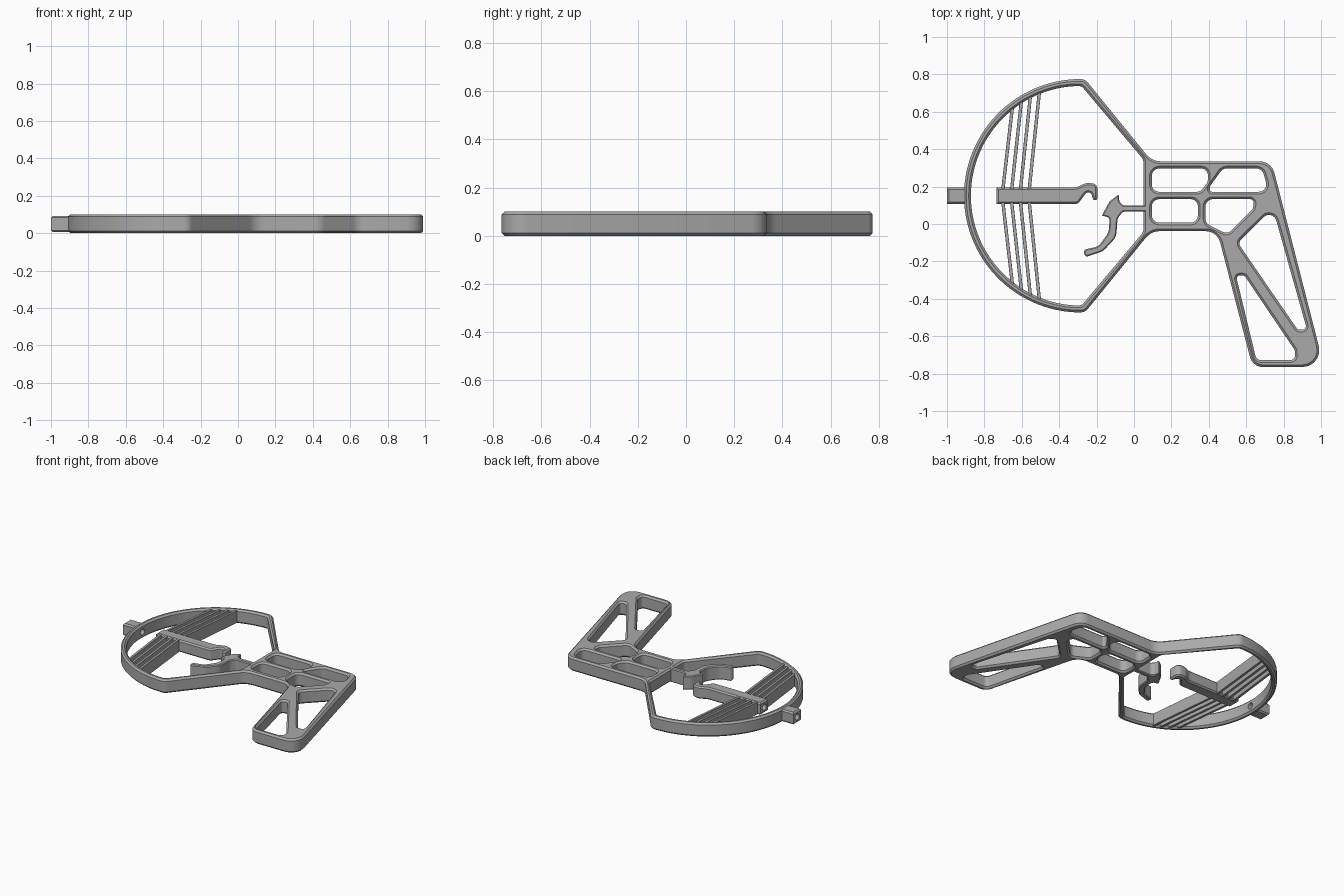
import bpy, bmesh
from math import sin, cos, tan, radians
from mathutils import Vector

if "Cube" in bpy.data.objects:
    bpy.data.objects.remove(bpy.data.objects["Cube"], do_unlink=True)

grey = bpy.data.materials.new("plain grey")
grey.use_nodes = True
grey.diffuse_color = (0.4, 0.4, 0.4, 1)
grey.node_tree.nodes["Principled BSDF"].inputs["Base Color"].default_value = (0.4, 0.4, 0.4, 1)

THICK = 0.1
AXIS_Y = 0.151          # line of the rod and centre of the ring
RING_X = -0.285


def rounded(points, radius, steps=5):
    """Round the corners of a polygon; a third value overrides the radius."""
    result = []
    for i, p in enumerate(points):
        c = Vector(p[:2])
        r = p[2] if len(p) > 2 else radius
        a = Vector(points[i - 1][:2]) - c
        b = Vector(points[(i + 1) % len(points)][:2]) - c
        turn = a.angle(b)
        if r == 0 or turn > 3.1:
            result.append(c)
            continue
        reach = min(r / tan(turn / 2), a.length * 0.49, b.length * 0.49)
        r = reach * tan(turn / 2)
        a.normalize()
        b.normalize()
        centre = c + (a + b).normalized() * (r / sin(turn / 2))
        start, end = c + a * reach - centre, c + b * reach - centre
        sweep = start.angle_signed(end)
        for k in range(steps + 1):
            t = -sweep * k / steps
            result.append(centre + Vector((start.x * cos(t) - start.y * sin(t),
                                           start.x * sin(t) + start.y * cos(t))))
    return result


def finish(obj, name):
    obj.name = obj.data.name = name
    obj.data.materials.clear()
    obj.data.materials.append(grey)
    bpy.ops.object.select_all(action='DESELECT')
    obj.select_set(True)
    bpy.context.view_layer.objects.active = obj
    bpy.ops.object.shade_smooth_by_angle(angle=radians(30))
    return obj


def plate(name, loops, low=0.0, high=THICK, chamfer=0.012):
    """Extrude a profile with holes and chamfer its rims."""
    curve = bpy.data.curves.new(name, 'CURVE')
    curve.dimensions = '2D'
    curve.fill_mode = 'BOTH'
    curve.extrude = (high - low) / 2 - chamfer
    curve.bevel_depth = chamfer
    curve.bevel_resolution = 0
    curve.offset = -chamfer
    for loop in loops:
        spline = curve.splines.new('POLY')
        spline.points.add(len(loop) - 1)
        for point, p in zip(spline.points, loop):
            point.co = (p.x, p.y, 0, 1)
        spline.use_cyclic_u = True
    obj = bpy.data.objects.new(name, curve)
    bpy.context.collection.objects.link(obj)
    bpy.ops.object.select_all(action='DESELECT')
    obj.select_set(True)
    bpy.context.view_layer.objects.active = obj
    bpy.ops.object.convert(target='MESH')
    obj = bpy.context.object
    bm = bmesh.new()
    bm.from_mesh(obj.data)
    bmesh.ops.remove_doubles(bm, verts=bm.verts, dist=0.0002)
    bmesh.ops.recalc_face_normals(bm, faces=bm.faces)
    bmesh.ops.translate(bm, verts=bm.verts, vec=(0, 0, (low + high) / 2))
    bm.to_mesh(obj.data)
    bm.free()
    return finish(obj, name)


def arc(radius, steps=56):
    """Left half of the ring, from its bottom round to its top."""
    angles = [radians(267 - 174 * i / steps) for i in range(steps + 1)]
    return [(RING_X + radius * cos(a), AXIS_Y + radius * sin(a), 0) for a in angles]


# Frame: ring, body and raked grip in one outline, with its openings
outline = arc(0.624) + [
    (-0.262, 0.775, 0.05), (0.096, 0.335, 0.1), (0.735, 0.335, 0.08),
    (1.017, -0.765, 0.09), (0.634, -0.765, 0.07), (0.445, -0.038, 0.08),
    (0.092, -0.038, 0.1), (-0.262, -0.473, 0.05)]
ring_opening = arc(0.587) + [
    (-0.28, 0.737, 0.03), (0.05, 0.345, 0.04),
    (0.05, -0.043, 0.04), (-0.28, -0.435, 0.03)]
cells = [
    [(0.095, 0.297), (0.395, 0.297), (0.395, 0.225), (0.355, 0.172), (0.095, 0.172)],
    [(0.405, 0.2, 0.02), (0.475, 0.297), (0.685, 0.297), (0.72, 0.172), (0.405, 0.172, 0.02)],
    [(0.095, 0.133), (0.342, 0.133), (0.342, 0.007), (0.095, 0.007)],
    [(0.382, 0.133), (0.645, 0.133, 0.03), (0.635, 0.08, 0.03), (0.5, -0.055), (0.382, 0.005)],
    [(0.742, 0.085), (0.925, -0.565, 0.02), (0.875, -0.565, 0.02), (0.555, -0.1, 0.03)],
    [(0.545, -0.275, 0.02), (0.655, -0.728, 0.03), (0.862, -0.728, 0.03),
     (0.86, -0.675, 0.03), (0.59, -0.275, 0.02)]]
frame = plate("frame", [rounded(outline, 0.05), rounded(ring_opening, 0.03)]
              + [rounded(c, 0.04) for c in cells])

# Trigger with a curved finger blade and two catch points
trigger = [(0.07, 0.1, 0), (-0.06, 0.1), (-0.078, 0.12), (-0.082, 0.158, 0.004),
           (-0.13, 0.122), (-0.172, 0.045, 0.004), (-0.13, 0.035), (-0.135, -0.045, 0.08),
           (-0.19, -0.12, 0.06), (-0.27, -0.138, 0.015), (-0.262, -0.178, 0.015),
           (-0.165, -0.145, 0.08), (-0.095, -0.07, 0.08), (-0.088, 0.03, 0.05),
           (-0.06, 0.066), (0.07, 0.066, 0)]
plate("trigger", [rounded(trigger, 0.02)], chamfer=0.006)

# Sliding rod ending in a hook
top, bottom = AXIS_Y + 0.044, AXIS_Y - 0.044
rod = [(-0.735, top, 0), (-0.31, top, 0.06), (-0.26, 0.218), (-0.195, 0.218),
       (-0.195, 0.128, 0.01), (-0.218, 0.128, 0.01), (-0.23, 0.168, 0.02),
       (-0.255, 0.168, 0.02), (-0.3, bottom, 0.03), (-0.735, bottom, 0)]
hook_rod = plate("hook_rod", [rounded(rod, 0.035)], 0.005, 0.093, 0.01)

# Guide stub on the outside of the ring
stub_shape = [(-1.0, top), (-0.89, top), (-0.89, bottom), (-1.0, bottom)]
guide_stub = plate("guide_stub", [rounded(stub_shape, 0)], 0.005, 0.093, 0.01)

# Bore through stub, ring and the end of the rod
bpy.ops.mesh.primitive_cylinder_add(vertices=24, radius=0.022, depth=0.5,
                                    location=(-0.93, AXIS_Y, 0.049),
                                    rotation=(0, radians(90), 0))
bore = bpy.context.object
bore.name = "bore_cutter"
for part in (frame, hook_rod, guide_stub):
    cut = part.modifiers.new("bore", 'BOOLEAN')
    cut.operation = 'DIFFERENCE'
    cut.solver = 'EXACT'
    cut.object = bore
    bpy.context.view_layer.objects.active = part
    bpy.ops.object.modifier_apply(modifier=cut.name)
bpy.data.objects.remove(bore, do_unlink=True)

# Spring bands: slanting blades from the rod to the ring on both sides
for side, label in ((1, "back"), (-1, "front")):
    for i in range(4):
        x_ring, x_rod = -0.505 - 0.048 * i, -0.56 - 0.047 * i
        reach = (0.605 ** 2 - (x_ring - RING_X) ** 2) ** 0.5
        ends = [(x_rod - 0.009, 0.035), (x_rod + 0.009, 0.035),
                (x_ring + 0.009, reach), (x_ring - 0.009, reach)]
        blade = [Vector((x, AXIS_Y + side * y)) for x, y in ends]
        plate(f"{label}_spring_band_{i + 1}", [blade], 0.005, 0.093, 0.001)
